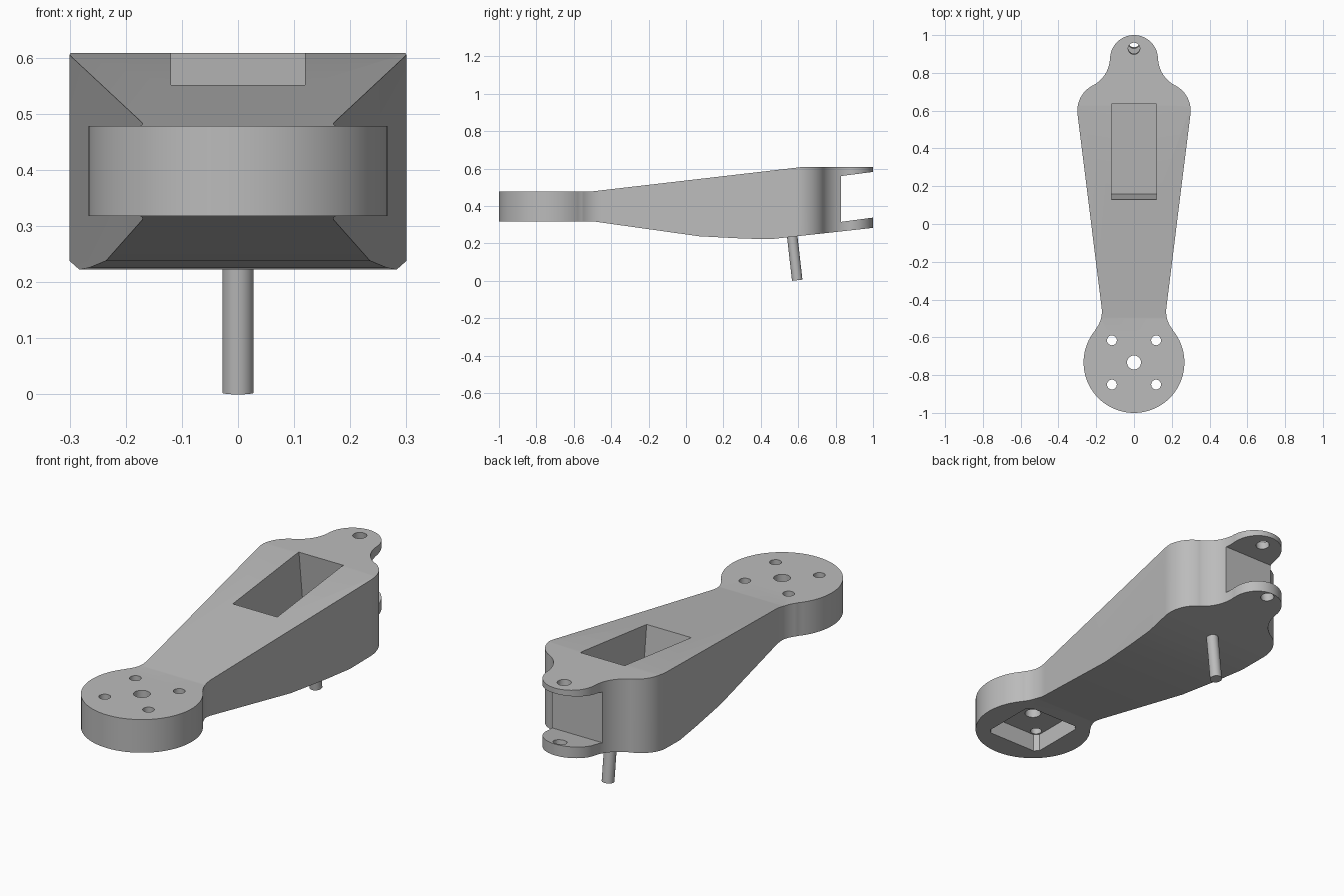
import bpy, bmesh
from math import sin, cos, radians
from mathutils import Matrix, Vector

cube = bpy.data.objects.get("Cube")
if cube:
    bpy.data.objects.remove(cube, do_unlink=True)

grey = bpy.data.materials.new("plain grey")
grey.use_nodes = True
GREY = (0.5, 0.5, 0.5, 1)
grey.diffuse_color = GREY
grey.node_tree.nodes["Principled BSDF"].inputs["Base Color"].default_value = GREY

TILT = 6.5  # lean of the pocket, fork and pin, in degrees


def make_object(name, bm):
    bmesh.ops.recalc_face_normals(bm, faces=bm.faces)
    mesh = bpy.data.meshes.new(name)
    bm.to_mesh(mesh)
    bm.free()
    mesh.materials.append(grey)
    ob = bpy.data.objects.new(name, mesh)
    bpy.context.collection.objects.link(ob)
    return ob


def prism(name, points, offset):
    """Extrude a closed loop of 3D points along offset."""
    bm = bmesh.new()
    face = bm.faces.new([bm.verts.new(p) for p in points])
    result = bmesh.ops.extrude_face_region(bm, geom=[face])
    verts = [g for g in result["geom"] if isinstance(g, bmesh.types.BMVert)]
    bmesh.ops.translate(bm, vec=offset, verts=verts)
    return make_object(name, bm)


def side_prism(name, profile, half):
    """Prism across x from a (y, z) profile."""
    return prism(name, [(-half, y, z) for y, z in profile], (2 * half, 0, 0))


def cylinder(name, center, radius, depth, tilt=0):
    bm = bmesh.new()
    matrix = Matrix.Translation(center) @ Matrix.Rotation(radians(tilt), 4, "X")
    bmesh.ops.create_cone(bm, cap_ends=True, segments=32, radius1=radius,
                          radius2=radius, depth=depth, matrix=matrix)
    return make_object(name, bm)


def arc(cx, cy, r, start, end, n):
    steps = [radians(start + (end - start) * i / n) for i in range(n + 1)]
    return [(cx + r * cos(a), cy + r * sin(a)) for a in steps]


def boolean(target, cutter, operation="DIFFERENCE"):
    mod = target.modifiers.new(cutter.name, "BOOLEAN")
    mod.operation, mod.solver, mod.object = operation, "EXACT", cutter
    bpy.context.view_layer.objects.active = target
    bpy.ops.object.modifier_apply(modifier=mod.name)
    bpy.data.objects.remove(cutter, do_unlink=True)


# Arm outline: disc, neck fillet, shoulder, rear fillet, rounded tip
half = (arc(0, -0.733, 0.267, -90, 40, 28)
        + arc(0.32, -0.463, 0.15, 219, 173, 10)
        + arc(0.15, 0.6, 0.15, -7, 63, 14)
        + arc(0.294, 0.882, 0.167, 242, 180, 12)
        + arc(0, 0.873, 0.127, 0, 90, 16))
outline = half + [(-x, y) for x, y in reversed(half[1:-1])]
arm = prism("arm_body", [(x, y, 0.1) for x, y in outline], (0, 0, 0.7))

# Side profile of the arm
boolean(arm, side_prism("side_profile", [
    (-1.1, 0.318), (-0.5, 0.318), (0.07, 0.238), (0.3, 0.226), (0.45, 0.222),
    (1.1, 0.294), (1.1, 0.608), (0.62, 0.608), (-0.5, 0.478), (-1.1, 0.478)],
    0.5), "INTERSECT")

# Rear fork gap
boolean(arm, side_prism("fork_gap", [
    (0.83, 0.315), (1.1, 0.351), (1.1, 0.595), (0.83, 0.56)], 0.5))

# Leaning pocket in the upper face
down = Vector((sin(radians(TILT)), -cos(radians(TILT)))) * 0.25
front, back = Vector((0.13, 0.551)), Vector((0.635, 0.608))
up = down * -0.4
boolean(arm, side_prism("top_pocket", [front + up, front + down, back + down, back + up], 0.119))

# Chamfered square recess under the disc
w, c = 0.15, 0.13
square = [(w, -c), (w, c), (c, w), (-c, w), (-w, c), (-w, -c), (-c, -w), (c, -w)]
boolean(arm, prism("disc_recess", [(x, y - 0.733, 0.2) for x, y in square], (0, 0, 0.205)))

# Bolt holes and centre hole through the disc
for x in (-0.117, 0.117):
    for y in (-0.85, -0.616):
        boolean(arm, cylinder("bolt_hole", (x, y, 0.4), 0.026, 0.5))
boolean(arm, cylinder("centre_hole", (0, -0.733, 0.4), 0.037, 0.5))

# Leaning hinge hole through both fork lugs
boolean(arm, cylinder("hinge_hole", (0, 0.947, 0.45), 0.031, 0.6, TILT))

# Leaning pin under the arm
pin = cylinder("lower_pin", (0, 0.579, 0.141), 0.028, 0.278, TILT)

for ob in (arm, pin):
    bpy.ops.object.select_all(action="DESELECT")
    ob.select_set(True)
    bpy.context.view_layer.objects.active = ob
    bpy.ops.object.shade_smooth_by_angle(angle=radians(30))
